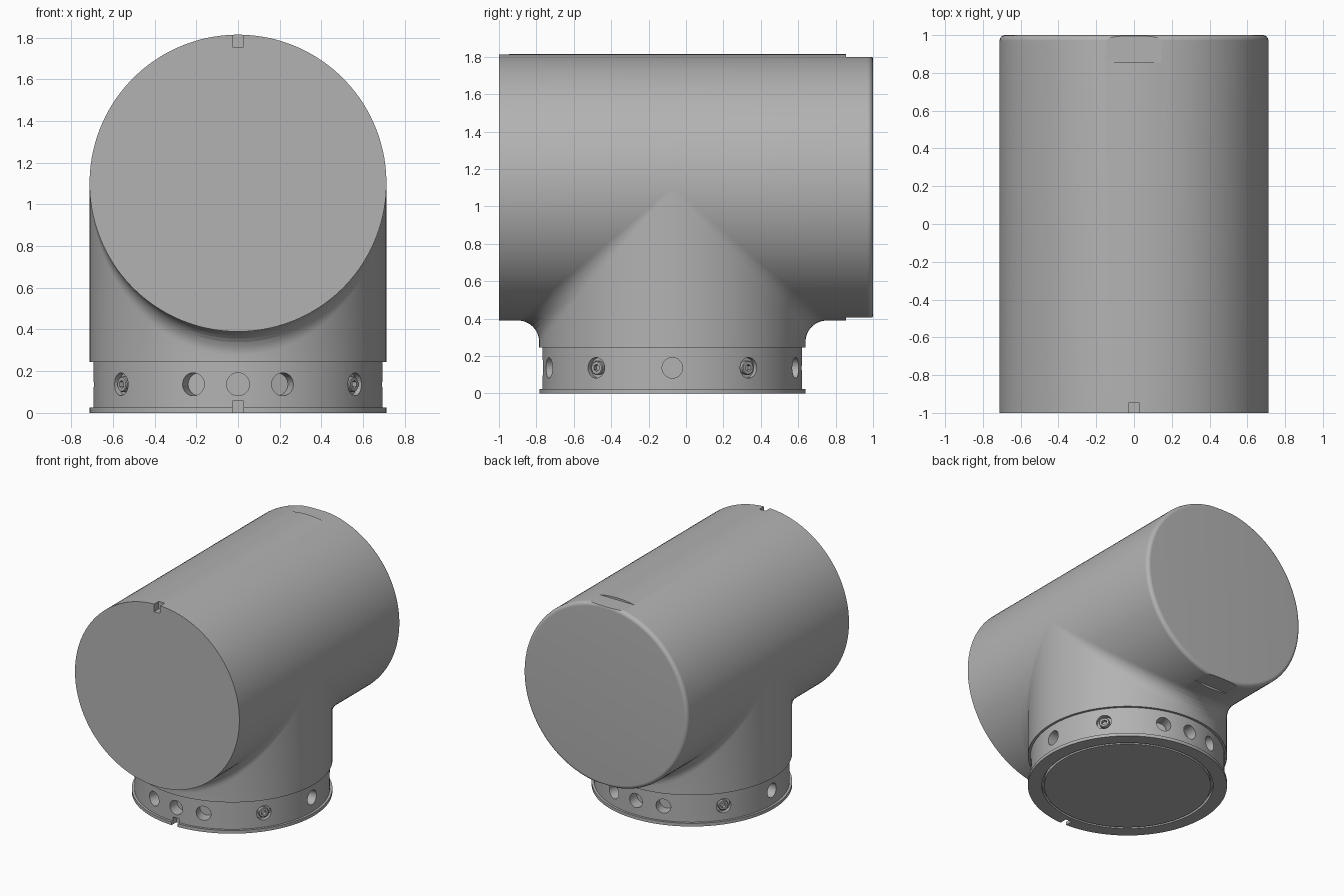
import bpy, bmesh, math
from mathutils import Vector, Matrix

R = 0.712          # radius shared by barrel and neck
AXIS_Z = 1.102     # height of the barrel axis
NECK_Y = -0.073    # neck centre
FILLET = 0.115
SEG = 128

cube = bpy.data.objects.get("Cube")
if cube:
    bpy.data.objects.remove(cube, do_unlink=True)

grey = bpy.data.materials.new("plain grey")
grey.use_nodes = True
grey.diffuse_color = (0.45, 0.45, 0.45, 1)
grey.node_tree.nodes["Principled BSDF"].inputs["Base Color"].default_value = grey.diffuse_color


def finish(name, bm):
    bmesh.ops.recalc_face_normals(bm, faces=bm.faces)
    mesh = bpy.data.meshes.new(name)
    bm.to_mesh(mesh)
    bm.free()
    mesh.materials.append(grey)
    obj = bpy.data.objects.new(name, mesh)
    bpy.context.collection.objects.link(obj)
    return obj


def loft(name, rings):
    """Skin a stack of closed rings and cap both ends."""
    bm = bmesh.new()
    rows = [[bm.verts.new(p) for p in ring] for ring in rings]
    for a, b in zip(rows, rows[1:]):
        for i in range(len(a)):
            j = (i + 1) % len(a)
            bm.faces.new((a[i], a[j], b[j], b[i]))
    bm.faces.new(rows[0])
    bm.faces.new(rows[-1])
    return finish(name, bm)


def lathe(name, profile, place, seg=SEG):
    """Turn (radius, height) pairs round z, then place the result."""
    turns = [math.tau * (i + 0.5) / seg for i in range(seg)]
    return loft(name, [[place @ Vector((r * math.cos(t), r * math.sin(t), h)) for t in turns]
                       for r, h in profile])


def box(name, low, high):
    bm = bmesh.new()
    bmesh.ops.create_cube(bm, size=1)
    low, high = Vector(low), Vector(high)
    for v in bm.verts:
        v.co = (low + high) / 2 + v.co * (high - low)
    return finish(name, bm)


def activate(obj):
    bpy.ops.object.select_all(action='DESELECT')
    obj.select_set(True)
    bpy.context.view_layer.objects.active = obj


def cut(target, cutters):
    activate(target)
    for cutter in cutters:
        cutter.hide_render = True
        mod = target.modifiers.new("cut", 'BOOLEAN')
        mod.operation = 'DIFFERENCE'
        mod.solver = 'EXACT'
        mod.object = cutter
        bpy.ops.object.modifier_apply(modifier=mod.name)
        bpy.data.objects.remove(cutter, do_unlink=True)


def smooth(obj):
    activate(obj)
    bpy.ops.object.shade_smooth_by_angle(angle=math.radians(10))


# Horizontal barrel with a rounded rear rim
rim = 0.03
arc = [(R - rim + rim * math.cos(t), 1 - rim + rim * math.sin(t))
       for t in (math.pi / 2 * k / 10 for k in range(11))]
barrel = lathe("barrel", [(R, -1)] + arc,
               Matrix.Translation((0, 0, AXIS_Z)) @ Matrix.Rotation(-math.pi / 2, 4, 'X'))
flat = R - 0.016
cut(barrel, [
    box("front_notch", (-0.026, -1.1, AXIS_Z + R - 0.06), (0.026, -0.945, 2)),
    box("upper_flat", (-0.5, 0.855, AXIS_Z + flat), (0.5, 1.1, 2)),
    box("lower_flat", (-0.5, 0.855, 0.2), (0.5, 1.1, AXIS_Z - flat)),
])
smooth(barrel)

# Neck blended into the barrel by a rolling-ball fillet
turns = [math.tau * (i + 0.5) / SEG for i in range(SEG)]


def circle(radius, z):
    return [Vector((radius * math.cos(t), NECK_Y + radius * math.sin(t), z)) for t in turns]


def blend(k):
    ring = []
    for t in turns:
        c, s = math.cos(t), math.sin(t)
        centre = Vector(((R + FILLET) * c, NECK_Y + (R + FILLET) * s,
                         AXIS_Z - (R + FILLET) * abs(s)))
        to_neck, to_barrel = Vector((-c, -s, 0)), Vector((-c, 0, abs(s)))
        ring.append(centre + FILLET * to_neck.lerp(to_barrel, k).normalized())
    return ring


rings = [circle(R - 0.05, 0.245), circle(R, 0.245)] + [blend(k / 10) for k in range(11)]
inner = [Vector((p.x * 0.95, p.y, AXIS_Z + (p.z - AXIS_Z) * 0.95)) for p in rings[-1]]
smooth(loft("neck", rings + [inner]))

# Base collar with foot flange and a ring groove underneath
COLLAR = 0.694
collar = lathe("collar", [(0.595, 0), (0.595, 0.03), (0.612, 0.03), (0.612, 0), (R, 0),
                          (R, 0.025), (COLLAR, 0.025), (COLLAR, 0.3)],
               Matrix.Translation((0, NECK_Y, 0)))


def radial(degrees):
    """Frame on the collar surface, z pointing outwards; zero is the front."""
    return (Matrix.Translation((0, NECK_Y, 0.137))
            @ Matrix.Rotation(math.radians(degrees), 4, 'Z')
            @ Matrix.Rotation(math.pi / 2, 4, 'X')
            @ Matrix.Translation((0, 0, COLLAR)))


plain = [0, 18, 90, 162, 180, 198, 270, 342]
screws = [54, 126, 234, 306]
cutters = [box("foot_notch", (-0.026, -1, -0.1), (0.026, NECK_Y - R + 0.06, 0.057))]
for angle in plain + screws:
    depth = 0.03 if angle in screws else 0.09
    cutters.append(lathe("hole", [(0.055, -depth), (0.055, 0.05)], radial(angle), 32))
cut(collar, cutters)
smooth(collar)

# Socket screws in the four diagonal holes
for number, angle in enumerate(screws, 1):
    screw = lathe(f"screw_{number}", [(0.037, -0.05), (0.037, -0.008), (0.033, -0.004)],
                  radial(angle), 32)
    cut(screw, [lathe("socket", [(0.02, -0.035), (0.02, 0.05)], radial(angle), 6)])
    smooth(screw)
